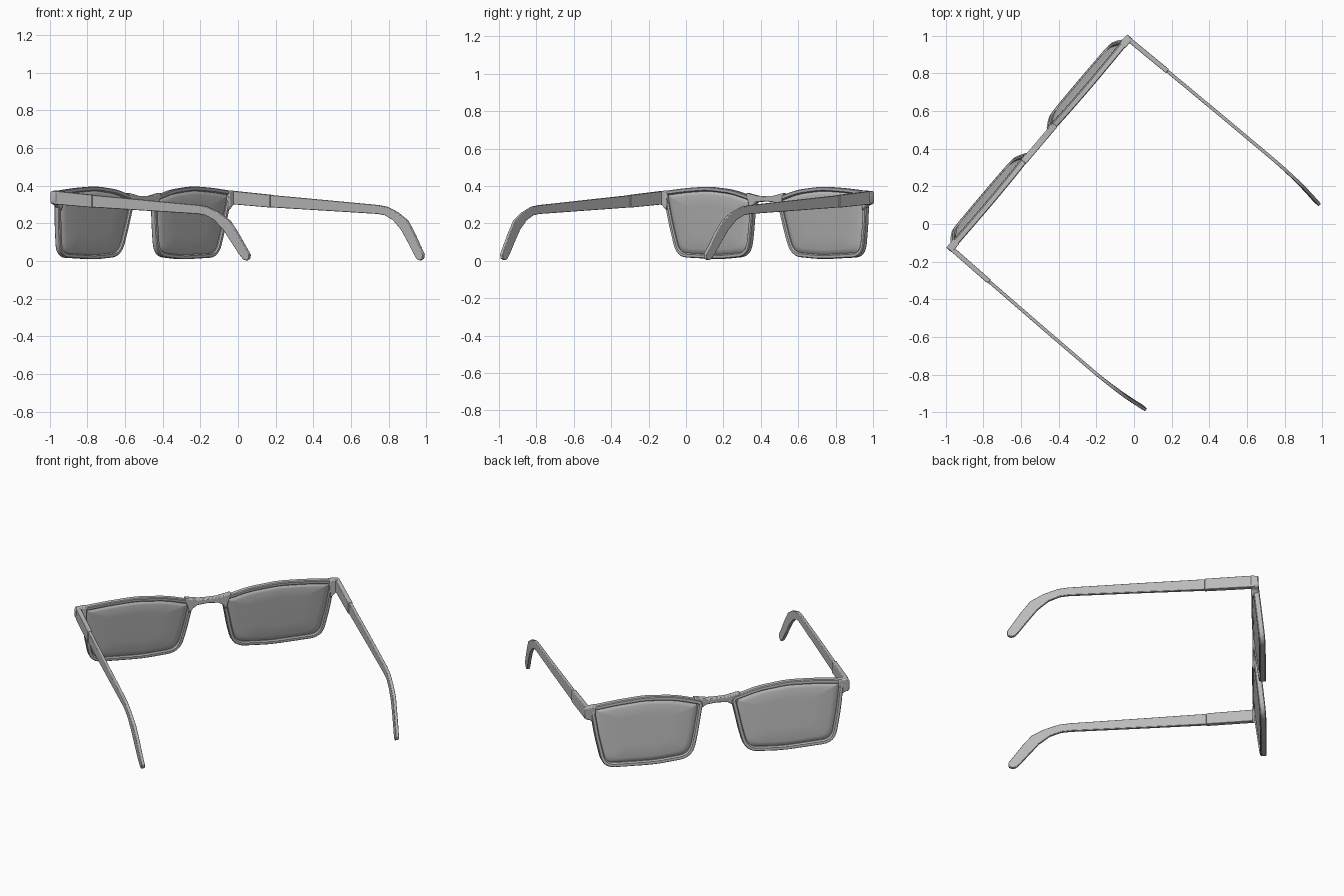
import bpy, bmesh, math
from mathutils import Vector

cube = bpy.data.objects.get("Cube")
if cube:
    bpy.data.objects.remove(cube)

grey = bpy.data.materials.new("mid grey")
grey.use_nodes = True
COLOUR = (0.5, 0.5, 0.5, 1)
grey.diffuse_color = COLOUR
grey.node_tree.nodes["Principled BSDF"].inputs["Base Color"].default_value = COLOUR

# Working frame: s runs across the lenses, n runs back along the arms
CENTRE = Vector((-0.502, 0.428, 0))
ACROSS = Vector((0.647, 0.763, 0))
BACK = Vector((0.763, -0.647, 0))


def place(s, n, z):
    return CENTRE + ACROSS * s + BACK * n + Vector((0, 0, z))


def make(name, loops, closed=False, bevel=0.0):
    """Skin a list of equally long point loops; cap the ends or close the ring."""
    bm = bmesh.new()
    rings = [[bm.verts.new(place(*p)) for p in loop] for loop in loops]
    pairs = list(zip(rings, rings[1:]))
    if closed:
        pairs.append((rings[-1], rings[0]))
    else:
        bm.faces.new(rings[0])
        bm.faces.new(rings[-1])
    for a, b in pairs:
        for i in range(len(a)):
            j = (i + 1) % len(a)
            bm.faces.new((a[i], a[j], b[j], b[i]))
    bmesh.ops.recalc_face_normals(bm, faces=bm.faces)
    mesh = bpy.data.meshes.new(name)
    bm.to_mesh(mesh)
    bm.free()
    mesh.materials.append(grey)
    obj = bpy.data.objects.new(name, mesh)
    bpy.context.collection.objects.link(obj)
    if bevel:
        mod = obj.modifiers.new("soft edges", "BEVEL")
        mod.width = bevel
        mod.segments = 2
        mod.limit_method = "ANGLE"
    bpy.ops.object.select_all(action="DESELECT")
    obj.select_set(True)
    bpy.context.view_layer.objects.active = obj
    bpy.ops.object.shade_smooth_by_angle(angle=math.radians(35))
    return obj


def rounded(corners, steps=6):
    """Round each corner (s, z, radius) of a closed outline."""
    out = []
    pts = [Vector(c[:2]) for c in corners]
    for i, p in enumerate(pts):
        r = corners[i][2]
        a = p + (pts[i - 1] - p).normalized() * r
        b = p + (pts[(i + 1) % len(pts)] - p).normalized() * r
        for k in range(steps + 1):
            t = k / steps
            out.append(a * (1 - t) ** 2 + p * 2 * t * (1 - t) + b * t * t)
    return out


def inset(outline, d):
    """Move a counter-clockwise outline inwards."""
    out = []
    for i, p in enumerate(outline):
        t = (outline[(i + 1) % len(outline)] - outline[i - 1]).normalized()
        out.append(p + Vector((-t.y, t.x)) * d)
    return out


def lean(z):
    # The lower part of the front leans forward
    return -0.12 * (0.37 - z)


def prism(name, outline, n0, n1, bevel):
    return make(name, [[(s, n, z) for s, z in outline] for n in (n0, n1)], bevel=bevel)


RIM = rounded([(0.078, 0.338, 0.03), (0.118, 0.14, 0.04), (0.15, 0.024, 0.07),
               (0.36, 0.008, 0.06), (0.652, 0.02, 0.07), (0.69, 0.2, 0.05),
               (0.714, 0.372, 0.03), (0.56, 0.388, 0.05), (0.40, 0.397, 0.05),
               (0.23, 0.38, 0.05)])
# Rim cross-section: inset from the outline, depth
RIM_SECTION = [(0, -0.012), (0.004, -0.017), (0.018, -0.017), (0.024, -0.01),
               (0.024, 0.01), (0.018, 0.017), (0.004, 0.017), (0, 0.012)]
# Lens cross-section: shrink towards the middle, depth
LENS_SECTION = [(0.5, -0.016), (0.86, -0.015), (0.94, -0.011), (1, -0.002),
                (1, 0.002), (0.94, 0.011), (0.86, 0.015), (0.5, 0.016)]

# Arm stations: upper edge (n, z), lower edge (n, z), sideways position
ARM = [(0.27, 0.350, 0.27, 0.285, 0.732), (0.65, 0.323, 0.65, 0.267, 0.736),
       (1.01, 0.297, 1.01, 0.250, 0.738), (1.07, 0.288, 1.06, 0.243, 0.737),
       (1.15, 0.257, 1.12, 0.217, 0.734), (1.22, 0.215, 1.18, 0.165, 0.730),
       (1.27, 0.150, 1.235, 0.095, 0.724), (1.32, 0.075, 1.28, 0.035, 0.718),
       (1.347, 0.035, 1.305, 0.008, 0.714), (1.343, 0.012, 1.325, 0.003, 0.713)]


def arm_loops(stations, side, half):
    return [[(side * (s - half), nt, zt), (side * (s + half), nt, zt),
             (side * (s + half), nb, zb), (side * (s - half), nb, zb)]
            for nt, zt, nb, zb, s in stations]


for label, side in (("left", 1), ("right", -1)):
    # Rim
    make(label + "_rim", [[(side * p.x, lean(p.y) + d, p.y) for p in inset(RIM, w)]
                          for w, d in RIM_SECTION], closed=True)

    # Pillow-shaped lens seated inside the rim
    edge = inset(RIM, 0.022)
    mid = sum(edge, Vector((0, 0))) / len(edge)
    loops = []
    for k, d in LENS_SECTION:
        pts = [mid + (p - mid) * k for p in edge]
        loops.append([(side * p.x, lean(p.y) + d, p.y) for p in pts])
    make(label + "_lens", loops)

    # End piece joining the rim to the arm
    end = [(0.68, 0.376), (0.738, 0.372), (0.743, 0.36), (0.743, 0.312),
           (0.735, 0.302), (0.715, 0.298), (0.688, 0.27)]
    prism(label + "_end_piece", [(side * s, z) for s, z in end], -0.02, 0.02, 0.005)

    # Thicker hinge section, then the slim arm with its curved tip
    hinge = [(0.0, 0.373, 0.0, 0.302, 0.728), (0.27, 0.351, 0.27, 0.284, 0.732)]
    make(label + "_hinge_arm", arm_loops(hinge, side, 0.013), bevel=0.003)
    make(label + "_arm", arm_loops(ARM, side, 0.009), bevel=0.003)

# Bridge over the nose
half = [(0.0, 0.345), (0.05, 0.346), (0.10, 0.356), (0.13, 0.362),
        (0.102, 0.27), (0.086, 0.295), (0.06, 0.313), (0.0, 0.318)]
bridge = half + [(-s, z) for s, z in reversed(half[1:-1])]
prism("bridge", bridge, -0.018, 0.016, 0.005)
